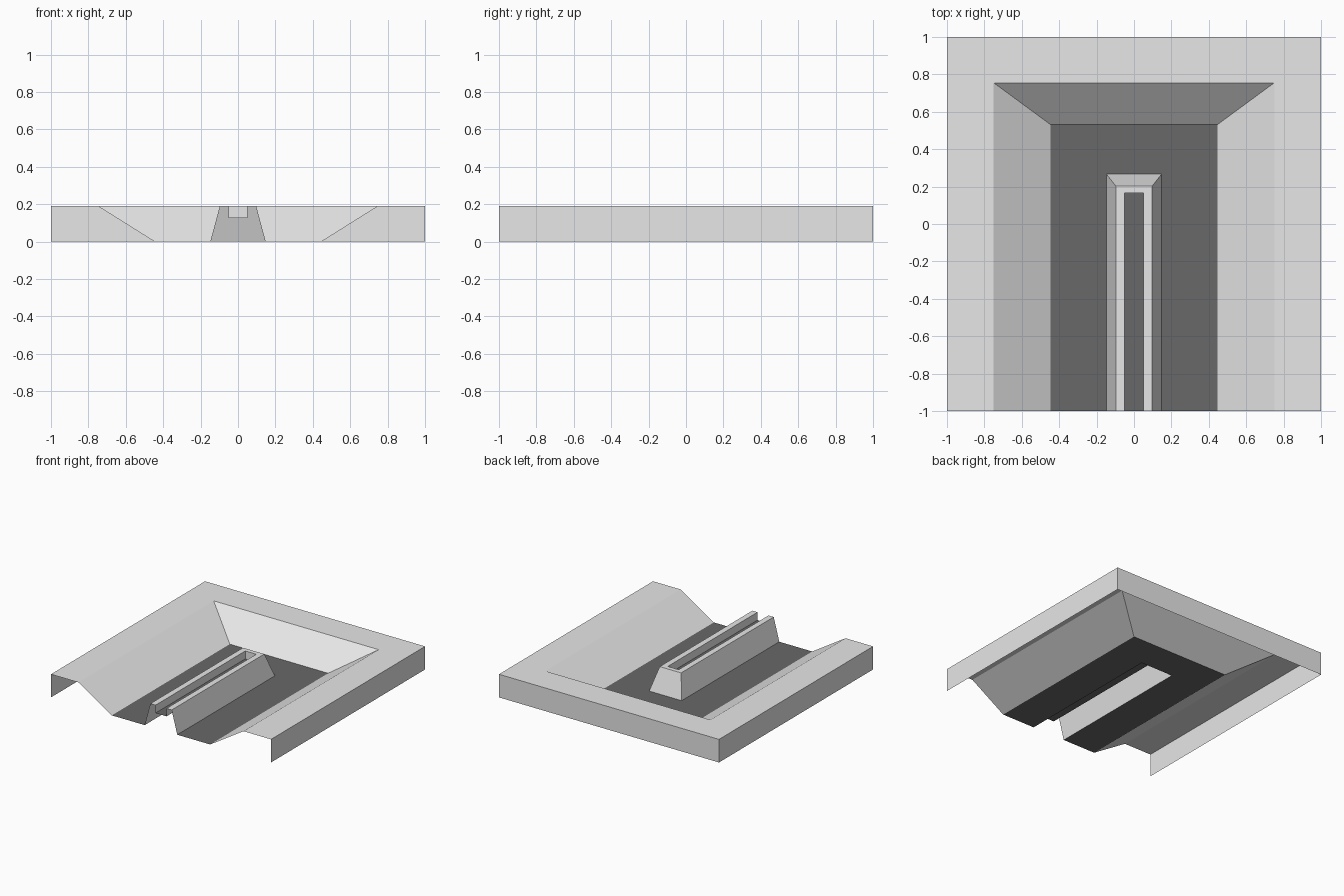
import bpy
import bmesh

cube = bpy.data.objects.get("Cube")
if cube:
    bpy.data.objects.remove(cube)


def material(name, value):
    mat = bpy.data.materials.new(name)
    mat.use_nodes = True
    colour = (value, value, value, 1)
    mat.diffuse_color = colour
    mat.node_tree.nodes["Principled BSDF"].inputs["Base Color"].default_value = colour
    return mat


light = material("light grey", 0.8)
dark = material("dark grey", 0.14)
FRONT = -1.0


def u_ring(bm, half_width, back, z):
    """Points of a U-shaped path that is open at the front."""
    path = [(-half_width, FRONT), (-half_width, back), (half_width, back), (half_width, FRONT)]
    return [bm.verts.new((x, y, z)) for x, y in path]


def build(name, rings, mat, fill=False):
    """Join nested U paths, outermost first, into a shell facing up and out."""
    bm = bmesh.new()
    loops = [u_ring(bm, *ring) for ring in rings]
    for outer, inner in zip(loops, loops[1:]):
        for i in range(3):
            bm.faces.new((outer[i], inner[i], inner[i + 1], outer[i + 1]))
    if fill:
        bm.faces.new(reversed(loops[-1]))
    mesh = bpy.data.meshes.new(name)
    bm.to_mesh(mesh)
    bm.free()
    mesh.materials.append(mat)
    obj = bpy.data.objects.new(name, mesh)
    bpy.context.collection.objects.link(obj)


# Each path is (half width, back edge, height)
wall_foot = (1, 1, 0)
wall_top = (1, 1, 0.19)
slope_top = (0.75, 0.755, 0.19)
slope_foot = (0.447, 0.532, 0)
ridge_foot = (0.148, 0.267, 0)
ridge_top = (0.097, 0.203, 0.19)
slot_top = (0.05, 0.166, 0.19)
slot_foot = (0.05, 0.166, 0.125)

build("outer_walls_and_rim", [wall_foot, wall_top, slope_top], light)
build("sloped_banks", [slope_top, slope_foot], light)
build("sunken_floor", [slope_foot, ridge_foot], dark)
build("central_ridge", [ridge_foot, ridge_top, slot_top, slot_foot], light)
build("slot_floor", [slot_foot], dark, fill=True)
